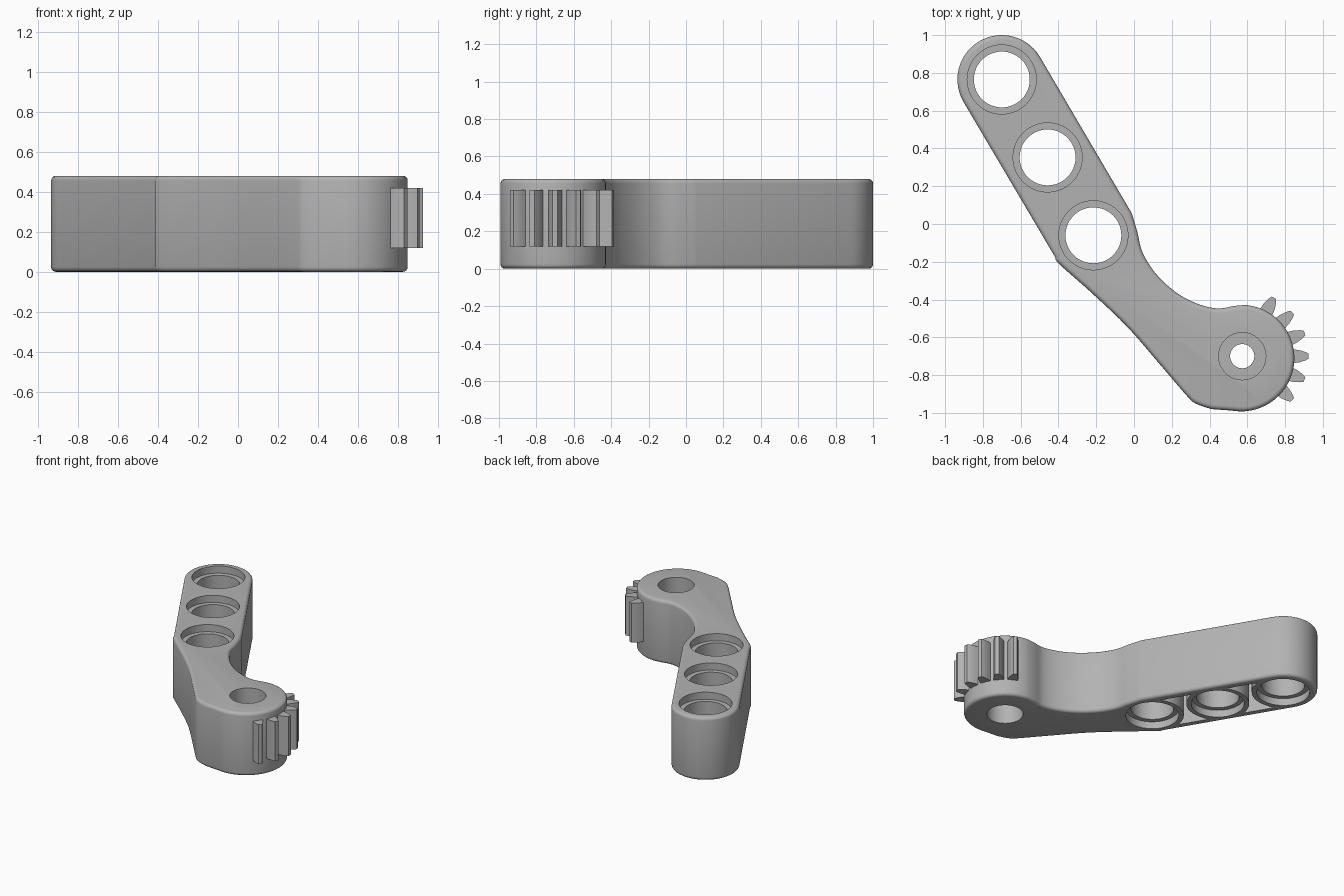
import bpy, bmesh, math
from mathutils import Vector

default = bpy.data.objects.get("Cube")
if default:
    bpy.data.objects.remove(default, do_unlink=True)

HEIGHT = 0.48
HOLES = [Vector((-0.70 + 0.2425 * i, 0.765 - 0.4125 * i)) for i in range(3)]
PIVOT = Vector((0.573, -0.70))

grey = bpy.data.materials.new("mid grey plastic")
grey.use_nodes = True
colour = (0.45, 0.45, 0.45, 1)
grey.diffuse_color = colour
grey.node_tree.nodes["Principled BSDF"].inputs["Base Color"].default_value = colour


def arc(c, r, a0, a1, n):
    angles = [math.radians(a0 + (a1 - a0) * i / n) for i in range(n + 1)]
    return [Vector((c[0] + r * math.cos(a), c[1] + r * math.sin(a))) for a in angles]


def spline(pts, n=5):
    """Smooth curve through the points, end points included."""
    p = [Vector(q) for q in pts]
    p = [2 * p[0] - p[1]] + p + [2 * p[-1] - p[-2]]
    out = []
    for a, b, c, d in zip(p, p[1:], p[2:], p[3:]):
        for i in range(n):
            t = i / n
            out.append(0.5 * (2 * b + (c - a) * t + (2 * a - 5 * b + 4 * c - d) * t * t
                              + (3 * b - a - 3 * c + d) * t ** 3))
    return out + [p[-2]]


def inset(pts, d):
    """Move a counter-clockwise outline inward."""
    out = []
    for i, p in enumerate(pts):
        e = (pts[(i + 1) % len(pts)] - pts[i - 1]).normalized()
        out.append(p + Vector((-e.y, e.x)) * d)
    return out


def prism(name, pts, z0, z1, bevel=0):
    bm = bmesh.new()
    base = bm.faces.new([bm.verts.new((p.x, p.y, z0)) for p in pts])
    top = bmesh.ops.extrude_face_region(bm, geom=[base])["geom"]
    bmesh.ops.translate(bm, vec=(0, 0, z1 - z0),
                        verts=[v for v in top if isinstance(v, bmesh.types.BMVert)])
    bmesh.ops.recalc_face_normals(bm, faces=bm.faces)
    if bevel:
        rims = [e for e in bm.edges if abs(e.verts[0].co.z - e.verts[1].co.z) < 1e-5]
        bmesh.ops.bevel(bm, geom=rims, offset=bevel, segments=4, profile=0.5,
                        affect='EDGES', clamp_overlap=False)
    mesh = bpy.data.meshes.new(name)
    bm.to_mesh(mesh)
    bm.free()
    mesh.materials.append(grey)
    ob = bpy.data.objects.new(name, mesh)
    bpy.context.collection.objects.link(ob)
    return ob


def disc(c, r, z0, z1):
    return prism("cutter", arc(c, r, 0, 360, 48)[:-1], z0, z1)


def cut(ob, cutter):
    mod = ob.modifiers.new("cut", 'BOOLEAN')
    mod.operation, mod.solver, mod.object = 'DIFFERENCE', 'EXACT', cutter
    bpy.context.view_layer.objects.active = ob
    bpy.ops.object.modifier_apply(modifier=mod.name)
    bpy.data.objects.remove(cutter, do_unlink=True)


def smooth(ob):
    bpy.ops.object.select_all(action='DESELECT')
    ob.select_set(True)
    bpy.context.view_layer.objects.active = ob
    bpy.ops.object.shade_smooth_by_angle(angle=math.radians(30))


# Bent arm outline, counter-clockwise from the far rounded end
outline = arc(HOLES[0], 0.235, 30.5, 210.5, 28)
outline += spline([(-0.418, -0.175), (-0.395, -0.213), (-0.235, -0.355), (-0.04, -0.54),
                   (0.13, -0.735), (0.28, -0.91), (0.33, -0.952), (0.41, -0.98)])
outline += arc((0.567, -0.71), 0.282, 260, 446, 40)
outline += spline([(0.53, -0.434), (0.44, -0.447), (0.33, -0.42), (0.22, -0.36),
                   (0.115, -0.262), (0.045, -0.15), (0.017, -0.04), (-0.012, 0.057)])
arm = prism("arm", outline, 0, HEIGHT, 0.024)

# Hollow underside that leaves sleeves around the holes
pocket = prism("pocket", inset(outline, 0.055), -0.1, 0.41)
for c in HOLES:
    cut(pocket, disc(c, 0.217, -0.2, 0.6))
cut(pocket, disc(PIVOT, 0.25, -0.2, 0.6))
cut(arm, pocket)

# Stepped through holes
for c, step, bore, depth in [(h, 0.183, 0.148, 0.054) for h in HOLES] + [(PIVOT, 0.125, 0.064, 0.2)]:
    cut(arm, disc(c, bore, -0.1, 0.6))
    cut(arm, disc(c, step, HEIGHT - depth, 0.6))
    cut(arm, disc(c, step, -0.1, depth))
smooth(arm)

# Gear teeth around the pivot end
half = [(0.26, 0.037), (0.30, 0.033), (0.335, 0.022), (0.352, 0.013)]
profile = [(r, -w) for r, w in half] + [(r, w) for r, w in reversed(half)]
for i in range(6):
    a = math.radians(61.5 - 20.5 * i)
    u, v = Vector((math.cos(a), math.sin(a))), Vector((-math.sin(a), math.cos(a)))
    smooth(prism(f"gear_tooth_{i + 1}", [PIVOT + u * r + v * w for r, w in profile], 0.12, 0.42))
